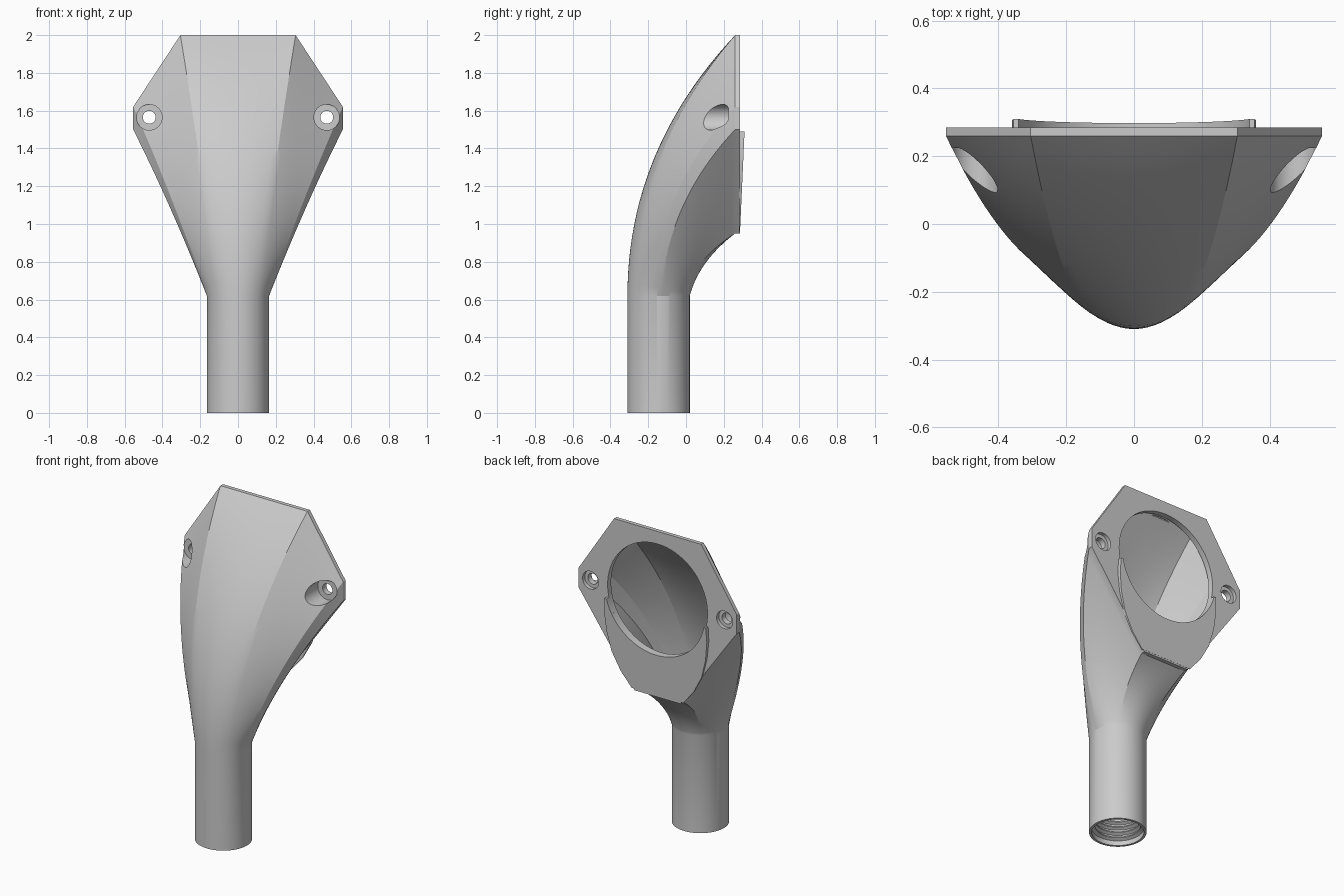
import bpy, bmesh
from math import sin, cos, radians, pi, atan2, sqrt
from mathutils import Vector, Matrix

if "Cube" in bpy.data.objects:
    bpy.data.objects.remove(bpy.data.objects["Cube"])

CY = -0.145            # tube axis in y
NECK = 0.62            # height where the tube starts to flare
SEG = 12               # points per octagon side
ANGLES = [-40, 40, 80, 95, 145, 215, 265, 280, 320]   # octagon corners around the tube


def make_object(name, bm):
    bmesh.ops.recalc_face_normals(bm, faces=bm.faces)
    me = bpy.data.meshes.new(name)
    bm.to_mesh(me)
    bm.free()
    ob = bpy.data.objects.new(name, me)
    bpy.context.collection.objects.link(ob)
    return ob


def circle_ring(r, z):
    pts = []
    for a0, a1 in zip(ANGLES, ANGLES[1:]):
        for i in range(SEG):
            a = radians(a0 + (a1 - a0) * i / SEG)
            pts.append(Vector((r * sin(a), CY - r * cos(a), z)))
    return pts


def octagon_ring(right, y):
    # right half corners from top to bottom, mirrored to the left
    tl = (-right[0][0], right[0][1])
    loop = [tl] + right + [(-x, z) for x, z in reversed(right)]
    pts = []
    for (x0, z0), (x1, z1) in zip(loop, loop[1:]):
        for i in range(SEG):
            t = i / SEG
            pts.append(Vector((x0 + (x1 - x0) * t, y, z0 + (z1 - z0) * t)))
    return pts


def flare(start, end, steps=24):
    # each point follows a curve from the tube up and back to the flange
    rings = []
    for s in range(1, steps + 1):
        t = s / steps
        ring = []
        for p, q in zip(start, end):
            c = Vector(((p.x + q.x) / 2, p.y + 0.15 * (p.y + 0.31),
                        p.z + 0.56 * (q.z - p.z)))
            ring.append(p * (1 - t) ** 2 + c * 2 * t * (1 - t) + q * t * t)
        rings.append(ring)
    return rings


def ring_solid(name, rings):
    bm = bmesh.new()
    vs = [[bm.verts.new(p) for p in r] for r in rings]
    n = len(rings[0])
    for a, b in zip(vs, vs[1:]):
        for i in range(n):
            j = (i + 1) % n
            bm.faces.new((a[i], a[j], b[j], b[i]))
    bm.faces.new(vs[0])
    bm.faces.new(vs[-1])
    return make_object(name, bm)


def y_cylinder(name, x, z, r, y0, y1, n=64):
    bm = bmesh.new()
    m = Matrix.Translation((x, (y0 + y1) / 2, z)) @ Matrix.Rotation(pi / 2, 4, 'X')
    bmesh.ops.create_cone(bm, cap_ends=True, segments=n, radius1=r, radius2=r,
                          depth=y1 - y0, matrix=m)
    return make_object(name, bm)


def cut(ob, cutter):
    cutter.hide_render = True
    mod = ob.modifiers.new("cut", 'BOOLEAN')
    mod.operation = 'DIFFERENCE'
    mod.solver = 'EXACT'
    mod.object = cutter
    bpy.context.view_layer.objects.active = ob
    bpy.ops.object.modifier_apply(modifier=mod.name)
    bpy.data.objects.remove(cutter)


# Outer body: round handle flaring into an octagonal flange
outer_oct = [(0.305, 2.0), (0.555, 1.62), (0.555, 1.5), (0.16, 0.95)]
neck = circle_ring(0.165, NECK)
body = ring_solid("flared_body", [circle_ring(0.165, 0), neck]
                  + flare(neck, octagon_ring(outer_oct, 0.26))
                  + [octagon_ring(outer_oct, 0.285)])

# Hollow: threaded socket, bore and faceted inner chamber
thread = [circle_ring(0.15, -0.02), circle_ring(0.15, 0.03)]
for k in range(6):
    z = 0.04 + k * 0.035
    thread += [circle_ring(0.13, z), circle_ring(0.13, z + 0.007),
               circle_ring(0.148, z + 0.017), circle_ring(0.148, z + 0.025)]
bore = circle_ring(0.125, NECK)
inner_oct = [(0.25, 1.93), (0.39, 1.63), (0.39, 1.49), (0.13, 1.07)]
cut(body, ring_solid("hollow", thread + [circle_ring(0.125, 0.26), bore]
                     + flare(bore, octagon_ring(inner_oct, 0.25))))

# Round opening in the flange
cut(body, y_cylinder("opening", 0, 1.57, 0.35, 0.235, 0.4, 96))

# Screw holes with recesses on both sides
for s in (-1, 1):
    cut(body, y_cylinder("front_recess", s * 0.47, 1.565, 0.068, -0.5, 0.225))
    cut(body, y_cylinder("back_recess", s * 0.47, 1.565, 0.056, 0.262, 0.4))
    cut(body, y_cylinder("screw_hole", s * 0.47, 1.565, 0.034, 0.1, 0.4))

# Wedge-shaped crescent rising from the lower flange around the opening
side = [(0.355, 1.49), (0.36, 1.4), (0.347, 1.28), (0.315, 1.16), (0.255, 1.05), (0.18, 0.96)]
outline = side + [(-x, z) for x, z in reversed(side)]
a = atan2(-0.08, -sqrt(0.35 ** 2 - 0.08 ** 2))
b = -pi - a
for i in range(49):
    t = a + (b - a) * i / 48
    outline.append((0.35 * cos(t), 1.57 + 0.35 * sin(t)))
bm = bmesh.new()
low = [bm.verts.new((x, 0.28, z)) for x, z in outline]
top = [bm.verts.new((x, 0.286 + 0.024 * (z - 0.96) / 0.53, z)) for x, z in outline]
n = len(outline)
for i in range(n):
    j = (i + 1) % n
    bm.faces.new((low[i], low[j], top[j], top[i]))
bm.faces.new(low)
bm.faces.new(top)
lip = make_object("crescent_lip", bm)

# Smooth shading with crisp edges
for ob in (body, lip):
    bpy.ops.object.select_all(action='DESELECT')
    ob.select_set(True)
    bpy.context.view_layer.objects.active = ob
    bpy.ops.object.shade_smooth_by_angle(angle=radians(20))
